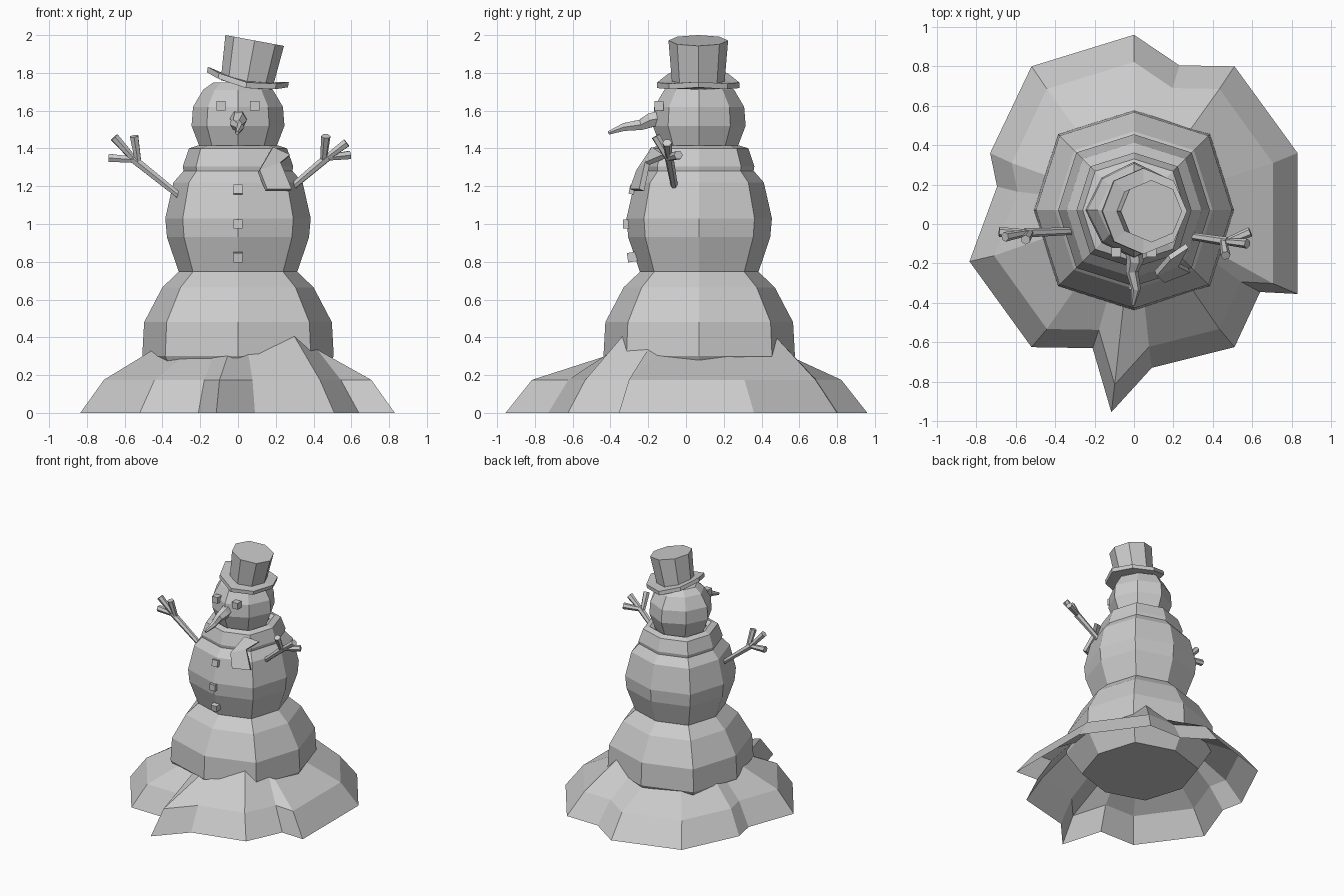
import bpy, math
from mathutils import Vector, Matrix

if "Cube" in bpy.data.objects:
    bpy.data.objects.remove(bpy.data.objects["Cube"])

CY = 0.07  # the stacked body sits slightly behind the origin


def make(name, verts, faces, matrix=None):
    me = bpy.data.meshes.new(name)
    me.from_pydata([tuple(v) for v in verts], [], faces)
    if matrix:
        me.transform(matrix)
    me.update()
    ob = bpy.data.objects.new(name, me)
    bpy.context.collection.objects.link(ob)
    return ob


def bridge(rings, n, closed=False):
    """Quads between successive rings of n vertices."""
    last = rings if closed else rings - 1
    return [(i * n + k, i * n + (k + 1) % n,
             (i + 1) % rings * n + (k + 1) % n, (i + 1) % rings * n + k)
            for i in range(last) for k in range(n)]


def lathe(name, profile, diag=0.707, matrix=None, closed=False, curl=0.0):
    """Eight-sided turned solid; diag squares off the diagonal corners."""
    verts = []
    for r, z in profile:
        for k in range(8):
            a = k * math.pi / 4
            s = r * (diag * math.sqrt(2) if k % 2 else 1)
            x, y = s * math.cos(a), s * math.sin(a)
            verts.append((x, y, z + curl * (x / 0.22) ** 2))
    faces = bridge(len(profile), 8, closed)
    if not closed:
        n = len(verts)
        faces += [tuple(range(7, -1, -1)), tuple(range(n - 8, n))]
    return make(name, verts, faces, matrix or Matrix.Translation((0, CY, 0)))


def tube(name, path, radii, sides=6):
    pts = [Vector(p) for p in path]
    verts = []
    for i, p in enumerate(pts):
        d = pts[min(i + 1, len(pts) - 1)] - pts[max(i - 1, 0)]
        q = d.to_track_quat('Z', 'Y')
        for k in range(sides):
            a = 2 * math.pi * k / sides
            verts.append(p + q @ Vector((math.cos(a), math.sin(a), 0)) * radii[i])
    n = len(verts)
    faces = bridge(len(pts), sides)
    faces += [tuple(range(sides - 1, -1, -1)), tuple(range(n - sides, n))]
    return make(name, verts, faces)


def cube(name, loc, size, tilt=0.0):
    verts = [(x, y, z) for x in (-.5, .5) for y in (-.5, .5) for z in (-.5, .5)]
    faces = [(0, 1, 3, 2), (4, 6, 7, 5), (0, 4, 5, 1),
             (2, 3, 7, 6), (0, 2, 6, 4), (1, 5, 7, 3)]
    m = Matrix.Translation(loc) @ Matrix.Rotation(tilt, 4, 'X') @ Matrix.Scale(size, 4)
    return make(name, verts, faces, m)


# Snowballs
lathe("lower_snowball", [(.40, .125), (.507, .30), (.497, .48),
                         (.40, .665), (.30, .76)], .76)
lathe("middle_snowball", [(.27, .70), (.315, .75), (.376, .93), (.385, 1.03),
                          (.342, 1.22), (.285, 1.285), (.2, 1.32)], .76)
lathe("head", [(.16, 1.34), (.20, 1.40), (.246, 1.52), (.238, 1.62),
               (.185, 1.71), (.13, 1.75)], .67)

# Snow mound: open skirt, (x, y, height where it meets the ball)
outline = [(0, .96, .28), (.23, .805, .30), (.51, .80, .38), (.83, .36, .29),
           (.83, -.355, .29), (.64, -.345, .32), (.51, -.625, .39),
           (.09, -.73, .32), (-.115, -.955, .30), (-.21, -.63, .28),
           (-.52, -.625, .27), (-.835, -.19, .32), (-.695, .19, .30),
           (-.73, .36, .30), (-.52, .80, .28)]
low = [(x, y, 0) for x, y, z in outline]
mid = [(x * .85, .01 + (y - .01) * .855, .175) for x, y, z in outline]
top = []
for x, y, z in outline:
    a = math.atan2(y - CY, x)
    r = .45 + .06 * math.sin(2 * a) ** 2
    top.append((r * math.cos(a), CY + r * math.sin(a), z + .015))
make("snow_mound", low + mid + top, bridge(3, len(outline)))

# Scarf collar and hanging tail
lathe("scarf_collar", [(.18, 1.39), (.215, 1.415), (.26, 1.40), (.292, 1.305),
                       (.287, 1.275), (.22, 1.27)], .76, closed=True)
tail = make("scarf_tail",
            [(.18, -.17, 1.40), (.27, -.11, 1.36), (.11, -.25, 1.28),
             (.22, -.205, 1.32), (.15, -.285, 1.18), (.28, -.235, 1.18)],
            [(0, 2, 3, 1), (2, 4, 5, 3)])
solid = tail.modifiers.new("thickness", 'SOLIDIFY')
solid.thickness = .03
solid.offset = 0

# Top hat, tipped to one side
hat = Matrix.Translation((.05, .065, 1.765)) @ Matrix.Rotation(math.radians(10.5), 4, 'Y')
lathe("hat_crown", [(.138, -.03), (.158, .21)], matrix=hat)
lathe("hat_brim", [(.12, -.008), (.218, -.016), (.218, -.046), (.12, -.042)],
      matrix=hat, closed=True, curl=.045)

# Eyes and buttons
for side, x in (("left", -.09), ("right", .088)):
    cube("eye_" + side, (x, -.143, 1.625), .05)
for i, (y, z, t) in enumerate([(-.275, 1.18, -.2), (-.308, 1.0, 0), (-.285, .825, .15)]):
    cube("button_%d" % (i + 1), (0, y, z), .05, t)

# Crooked carrot nose
tube("carrot_nose", [(0, -.14, 1.56), (.005, -.185, 1.55), (-.01, -.24, 1.525),
                     (.01, -.33, 1.513), (-.005, -.41, 1.482)],
     [.045, .043, .032, .024, .010])

# Twig arms: shoulder, fork, then finger tips
arms = {
    "left": [(-.28, -.035, 1.125), (-.555, -.045, 1.345),
             (-.685, -.04, 1.35), (-.655, -.065, 1.46), (-.55, -.08, 1.465)],
    "right": [(.25, -.055, 1.165), (.475, -.09, 1.355),
              (.59, -.04, 1.365), (.575, -.10, 1.43), (.465, -.16, 1.465)],
}
for side, (start, fork, *tips) in arms.items():
    tube("arm_" + side, [start, fork], [.018, .024])
    for i, tip in enumerate(tips):
        root = Vector(fork) - (Vector(fork) - Vector(start)) * (.1 if i == 2 else .02)
        tube("finger_%s_%d" % (side, i + 1), [root, tip], [.018, .025])
